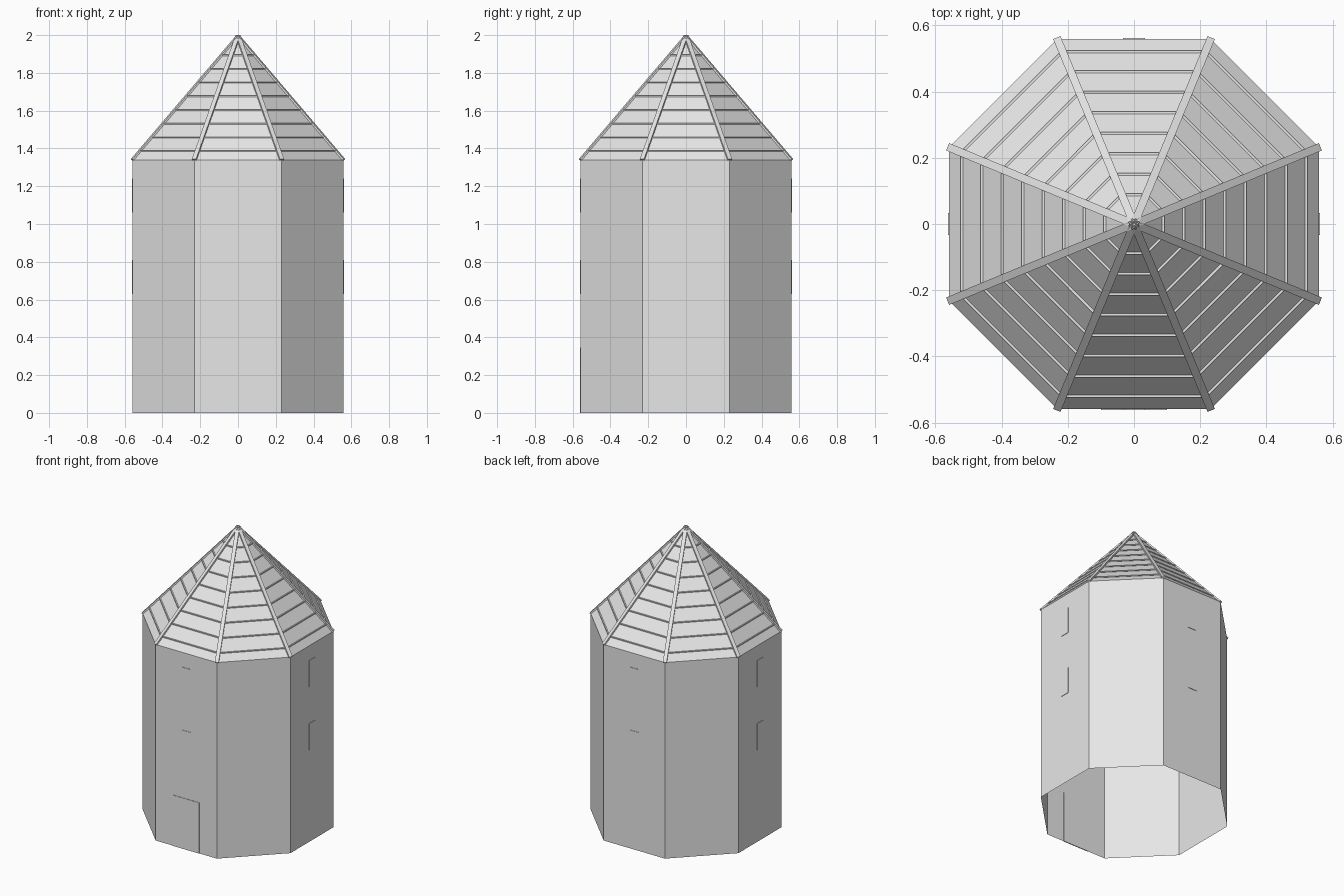
import bpy, bmesh, math
from mathutils import Matrix, Vector

if "Cube" in bpy.data.objects:
    bpy.data.objects.remove(bpy.data.objects["Cube"])

A = 0.559                              # wall apothem
R = A / math.cos(math.pi / 8)          # corner radius
EAVE, APEX = 1.34, 1.996

grey = bpy.data.materials.new("light grey")
grey.diffuse_color = (0.8, 0.8, 0.8, 1)
grey.use_nodes = True
grey.node_tree.nodes["Principled BSDF"].inputs["Base Color"].default_value = grey.diffuse_color


def finish(name, bm):
    bmesh.ops.recalc_face_normals(bm, faces=bm.faces)
    me = bpy.data.meshes.new(name)
    bm.to_mesh(me)
    bm.free()
    me.materials.append(grey)
    ob = bpy.data.objects.new(name, me)
    bpy.context.collection.objects.link(ob)
    return ob


def add_box(bm, size, matrix):
    bmesh.ops.create_cube(bm, size=1, matrix=matrix @ Matrix.Diagonal((*size, 1)))


def ring(bm, z):
    angles = [math.pi / 8 + i * math.pi / 4 for i in range(8)]
    return [bm.verts.new((R * math.cos(a), R * math.sin(a), z)) for a in angles]


# Octagonal wall, open at the bottom
bm = bmesh.new()
low, high = ring(bm, 0), ring(bm, EAVE)
for i in range(8):
    j = (i + 1) % 8
    bm.faces.new((low[i], low[j], high[j], high[i]))
finish("tower_wall", bm)

# Pyramid roof
bm = bmesh.new()
base = ring(bm, EAVE)
tip = bm.verts.new((0, 0, APEX))
for i in range(8):
    bm.faces.new((base[i], base[(i + 1) % 8], tip))
finish("roof", bm)

# Ribs along the roof hips
bm = bmesh.new()
slope = math.atan2(APEX - EAVE, R)
length = math.hypot(R, APEX - EAVE)
for i in range(8):
    turn = Matrix.Rotation(math.pi / 8 + i * math.pi / 4, 4, 'Z')
    mid = Matrix.Translation((R / 2, 0, (EAVE + APEX) / 2))
    add_box(bm, (length, 0.024, 0.012), turn @ mid @ Matrix.Rotation(slope, 4, 'Y'))
finish("roof_ribs", bm)

# Thin horizontal battens on every roof side
bm = bmesh.new()
for i in range(8):
    turn = Matrix.Rotation(i * math.pi / 4, 4, 'Z')
    for k in range(9):
        z = 1.386 + 0.0725 * k
        d = A * (APEX - z) / (APEX - EAVE)
        width = 2 * d * math.tan(math.pi / 8)
        add_box(bm, (0.014, width, 0.006), turn @ Matrix.Translation((d - 0.002, 0, z)))
finish("roof_battens", bm)

# Two windows on each of the four main sides
bm = bmesh.new()
for i in range(4):
    turn = Matrix.Rotation(i * math.pi / 2, 4, 'Z')
    for z in (0.72, 1.15):
        add_box(bm, (0.006, 0.066, 0.18), turn @ Matrix.Translation((A, 0, z)))
finish("windows", bm)

# Front door
bm = bmesh.new()
add_box(bm, (0.2, 0.006, 0.347), Matrix.Translation((0, -A, 0.1735)))
finish("door", bm)
